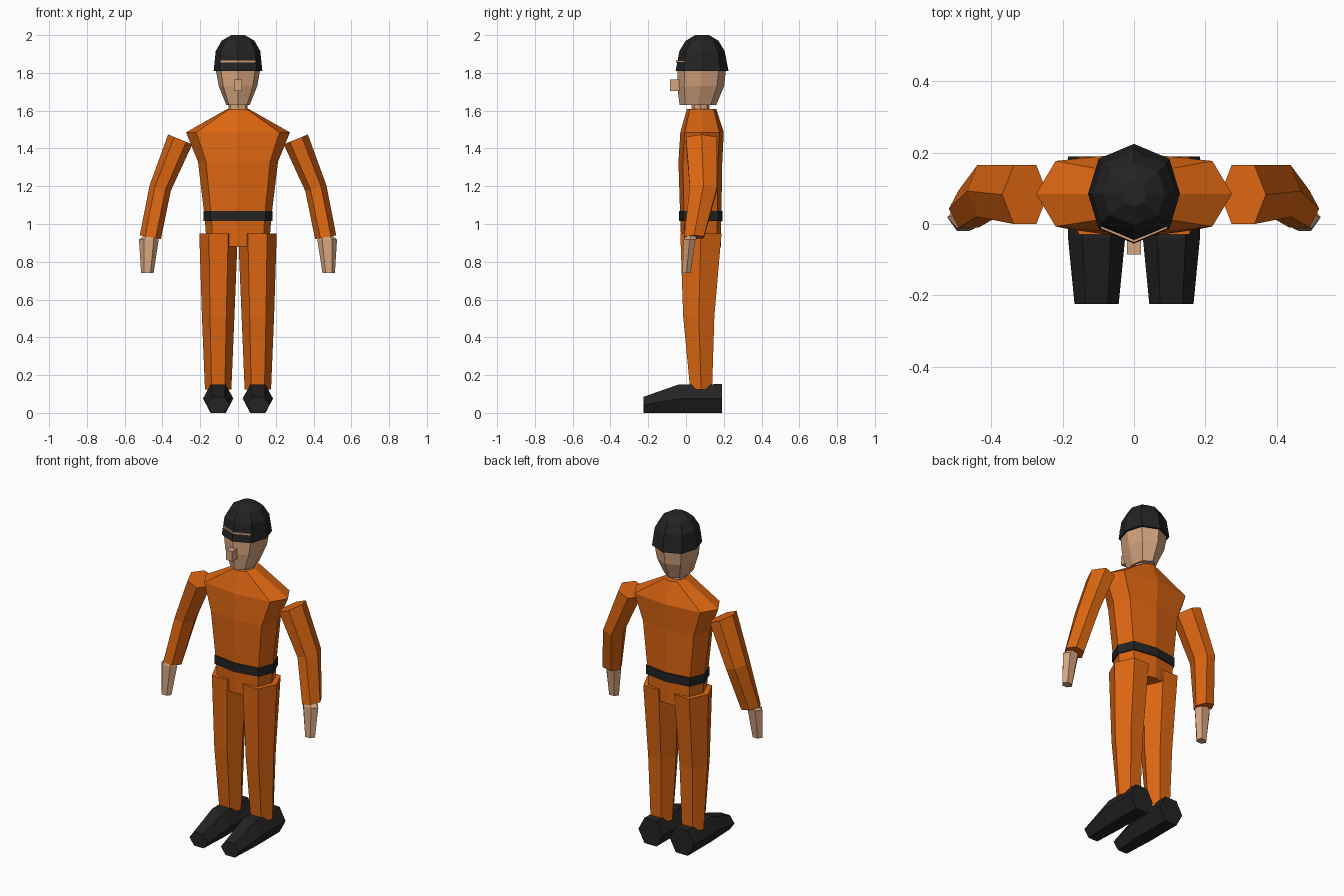
import bpy, bmesh, math

if "Cube" in bpy.data.objects:
    bpy.data.objects.remove(bpy.data.objects["Cube"])


def material(name, rgb):
    m = bpy.data.materials.new(name)
    m.diffuse_color = (*rgb, 1)
    m.use_nodes = True
    m.node_tree.nodes["Principled BSDF"].inputs["Base Color"].default_value = m.diffuse_color
    return m


orange = material("orange cloth", (0.73, 0.135, 0.006))
skin = material("skin", (0.66, 0.37, 0.21))
black = material("black", (0.017, 0.017, 0.018))

# Unit cross-sections
HEX = [(1, 0), (.5, 1), (-.5, 1), (-1, 0), (-.5, -1), (.5, -1)]
OCT = [(1, 0), (.77, .7), (0, 1), (-.77, .7),
       (-1, 0), (-.77, -.7), (0, -1), (.77, -.7)]
TORSO = [(1, 0), (.8, .8), (0, 1), (-.8, .8),
         (-1, 0), (-.8, -.8), (0, -1), (.8, -.8)]


def loft(name, rings, mat):
    """Skin a list of equal-length point rings and cap both ends."""
    bm = bmesh.new()
    rows = [[bm.verts.new(p) for p in ring] for ring in rings]
    n = len(rows[0])
    for a, b in zip(rows, rows[1:]):
        for i in range(n):
            j = (i + 1) % n
            bm.faces.new((a[i], a[j], b[j], b[i]))
    bm.faces.new(rows[0])
    bm.faces.new(rows[-1])
    bmesh.ops.recalc_face_normals(bm, faces=bm.faces)
    me = bpy.data.meshes.new(name)
    bm.to_mesh(me)
    bm.free()
    me.materials.append(mat)
    ob = bpy.data.objects.new(name, me)
    bpy.context.collection.objects.link(ob)
    return ob


def level(shape, cx, z, rx, y0, y1, tilt=0):
    """Ring across z, spanning y0..y1; tilt raises it along x."""
    cy, ry = (y0 + y1) / 2, (y1 - y0) / 2
    return [(cx + u * rx, cy + v * ry, z + u * tilt) for u, v in shape]


def upright(cx, y, rx, z0, z1):
    """Hexagonal ring across y, spanning z0..z1."""
    return [(cx + u * rx, y, (z0 + z1) / 2 + v * (z1 - z0) / 2) for u, v in HEX]


def pair(name, rings, mat):
    """Build a limb part on the right and its mirror on the left."""
    loft("right_" + name, rings, mat)
    loft("left_" + name, [[(-x, y, z) for x, y, z in r] for r in rings], mat)


# Torso, with sloping shoulders
loft("torso", [level(TORSO, 0, z, rx, a, b) for z, rx, a, b in [
    (.88, .165, -.025, .185), (1.04, .177, -.031, .187),
    (1.33, .212, -.04, .192), (1.485, .275, -.03, .2),
    (1.61, .055, .005, .16)]], orange)

# Belt
loft("belt", [level(TORSO, 0, z, .183, -.037, .194) for z in (1.015, 1.068)], black)

# Neck and head
loft("neck", [level(OCT, 0, z, .05, .03, .125) for z in (1.59, 1.66)], skin)
loft("head", [level(OCT, 0, z, rx, a, b) for z, rx, a, b in [
    (1.63, .062, -.034, .16), (1.73, .102, -.047, .202),
    (1.83, .12, -.045, .213)]], skin)

# Nose
SQUARE = [(1, 1), (-1, 1), (-1, -1), (1, -1)]
loft("nose", [level(SQUARE, 0, z, .02, -.085, -.03) for z in (1.705, 1.765)], skin)

# Cap
loft("cap", [level(OCT, 0, z, rx, a, b) for z, rx, a, b in [
    (1.81, .129, -.055, .225), (1.915, .118, -.035, .205),
    (1.97, .087, -.002, .172), (2.0, .036, .048, .122)]], black)

# Thin band showing on the front of the cap
loft("cap_stripe", [level(OCT, 0, z, .12, -.052, .208)
                    for z in (1.855, 1.865)], skin)

# Legs
pair("leg", [level(HEX, cx, z, rx, a, b) for cx, z, rx, a, b in [
    (.105, .125, .07, .022, .138), (.105, .51, .086, -.015, .15),
    (.103, .95, .102, -.03, .188)]], orange)

# Shoes
pair("shoe", [upright(.105, y, rx, 0, z1) for y, rx, z1 in [
    (-.225, .062, .085), (-.04, .08, .15), (.19, .08, .152)]], black)

# Bent arms
pair("arm", [level(HEX, cx, z, rx, a, b, t) for cx, z, rx, a, b, t in [
    (.306, 1.448, .064, 0, .165, .026), (.412, 1.19, .056, .02, .165, .015),
    (.464, .93, .056, -.01, .095, .01)]], orange)

# Hands
pair("hand", [level(HEX, cx, z, rx, a, b) for cx, z, rx, a, b in [
    (.462, .945, .03, 0, .06), (.472, .917, .052, -.012, .05),
    (.48, .74, .033, -.02, .025)]], skin)
